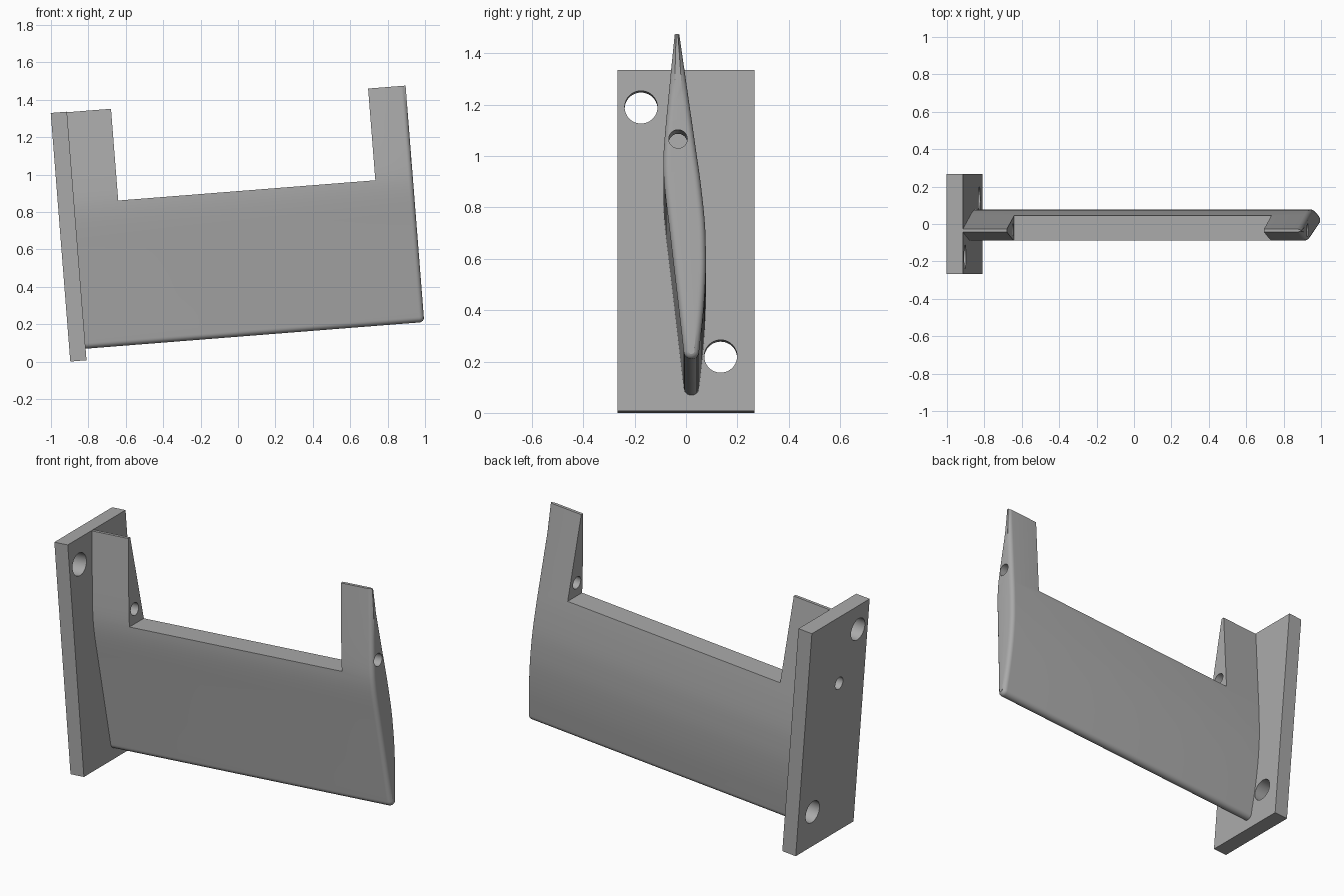
import bpy, bmesh, math
from mathutils import Matrix

cube = bpy.data.objects.get("Cube")
if cube:
    bpy.data.objects.remove(cube, do_unlink=True)

# Material
grey = bpy.data.materials.new("plain grey")
grey.use_nodes = True
colour = (0.4, 0.4, 0.4, 1)
grey.diffuse_color = colour
grey.node_tree.nodes["Principled BSDF"].inputs["Base Color"].default_value = colour

# Everything is built upright, then leaned sideways as one
LEAN = Matrix.Translation((-0.81, 0, 0.007)) @ Matrix.Rotation(-math.radians(4.5), 4, 'Y')
SPAN, TOP, BOTTOM = 1.816, 1.33, 0.092


def add_object(name, bm):
    bmesh.ops.recalc_face_normals(bm, faces=bm.faces)
    mesh = bpy.data.meshes.new(name)
    bm.to_mesh(mesh)
    bm.free()
    obj = bpy.data.objects.new(name, mesh)
    bpy.context.collection.objects.link(obj)
    mesh.materials.append(grey)
    return obj


def box(name, low, high):
    bm = bmesh.new()
    size = [b - a for a, b in zip(low, high)]
    centre = [(a + b) / 2 for a, b in zip(low, high)]
    bmesh.ops.create_cube(bm, size=1, matrix=Matrix.Translation(centre) @ Matrix.Diagonal((*size, 1)))
    return add_object(name, bm)


def rod(name, y, z, radius):
    bm = bmesh.new()
    place = Matrix.Translation((1, y, z)) @ Matrix.Rotation(math.pi / 2, 4, 'Y')
    bmesh.ops.create_cone(bm, cap_ends=True, segments=40, radius1=radius, radius2=radius,
                          depth=3, matrix=place)
    return add_object(name, bm)


def cut(obj, cutter):
    cutter.hide_render = True
    mod = obj.modifiers.new("cut", 'BOOLEAN')
    mod.operation, mod.solver, mod.object = 'DIFFERENCE', 'EXACT', cutter
    bpy.context.view_layer.objects.active = obj
    bpy.ops.object.modifier_apply(modifier=mod.name)


def curve(points, z):
    """Smooth y value at height z through (z, y) points."""
    n = len(points)

    def slope(i):
        a, b = points[max(i - 1, 0)], points[min(i + 1, n - 1)]
        return (b[1] - a[1]) / (b[0] - a[0])
    i = max(k for k in range(n - 1) if points[k][0] <= z + 1e-6)
    (z0, y0), (z1, y1) = points[i], points[i + 1]
    w = z1 - z0
    t = (z - z0) / w
    return ((2*t**3 - 3*t**2 + 1) * y0 + (t**3 - 2*t**2 + t) * w * slope(i)
            + (3*t**2 - 2*t**3) * y1 + (t**3 - t**2) * w * slope(i + 1))


# S-shaped blade section: its two sides as (height, y)
FRONT = [(BOTTOM, -0.009), (0.3, -0.033), (0.6, -0.068), (0.7, -0.08), (0.78, -0.087),
         (0.85, -0.088), (0.95, -0.081), (1.14, -0.063), (TOP, -0.044)]
BACK = [(BOTTOM, 0.051), (0.25, 0.068), (0.4, 0.077), (0.5, 0.077), (0.6, 0.073),
        (0.75, 0.057), (0.85, 0.043), (1.1, 0.007), (TOP, -0.026)]


def section(inset):
    rows = 36
    front, back = [], []
    for k in range(rows + 1):
        z = BOTTOM + (TOP - BOTTOM) * k / rows
        a, b = curve(FRONT, z), curve(BACK, z)
        mid, half = (a + b) / 2, (b - a) / 2
        half -= min(inset, 0.6 * half)
        front.append((mid - half, z))
        back.append((mid + half, z))
    # Rounded lower edge
    mid, half = (front[0][0] + back[0][0]) / 2, (back[0][0] - front[0][0]) / 2
    arc = [(mid + half * math.cos(t), BOTTOM - half * math.sin(t))
           for t in (math.pi * k / 12 for k in range(1, 12))]
    return front + back[::-1] + arc


# Blade: section swept from the plate to a rounded tip
bm = bmesh.new()
ROUND = 0.025
stations = [(-0.02, 0)] + [(SPAN - ROUND * (1 - math.sin(t)), ROUND * (1 - math.cos(t)))
                           for t in (math.pi / 2 * k / 6 for k in range(7))]
rings = [[bm.verts.new((x, y, z)) for y, z in section(d)] for x, d in stations]
for r0, r1 in zip(rings, rings[1:]):
    for i in range(len(r0)):
        j = (i + 1) % len(r0)
        bm.faces.new((r0[i], r0[j], r1[j], r1[i]))
bm.faces.new(rings[0])
bm.faces.new(rings[-1])
blade = add_object("blade", bm)

# Mounting plate
plate = box("mounting_plate", (-0.087, -0.267, 0), (0, 0.267, 1.333))

# Notch between the two posts, pin hole through all, two bolt holes
notch = box("notch_cutter", (0.236, -0.3, 0.838), (1.615, 0.3, 1.6))
pin = rod("pin_cutter", -0.031, 0.92, 0.036)
bolts = [rod("bolt_cutter", -0.175, 1.187, 0.064), rod("bolt_cutter", 0.135, 0.214, 0.064)]
cut(blade, notch)
cut(blade, pin)
for cutter in [pin] + bolts:
    cut(plate, cutter)
for cutter in [notch, pin] + bolts:
    bpy.data.objects.remove(cutter, do_unlink=True)

# Lean and shade
for obj in (blade, plate):
    obj.data.transform(LEAN)
    bpy.ops.object.select_all(action='DESELECT')
    obj.select_set(True)
    bpy.context.view_layer.objects.active = obj
    bpy.ops.object.shade_smooth_by_angle(angle=math.radians(30))
